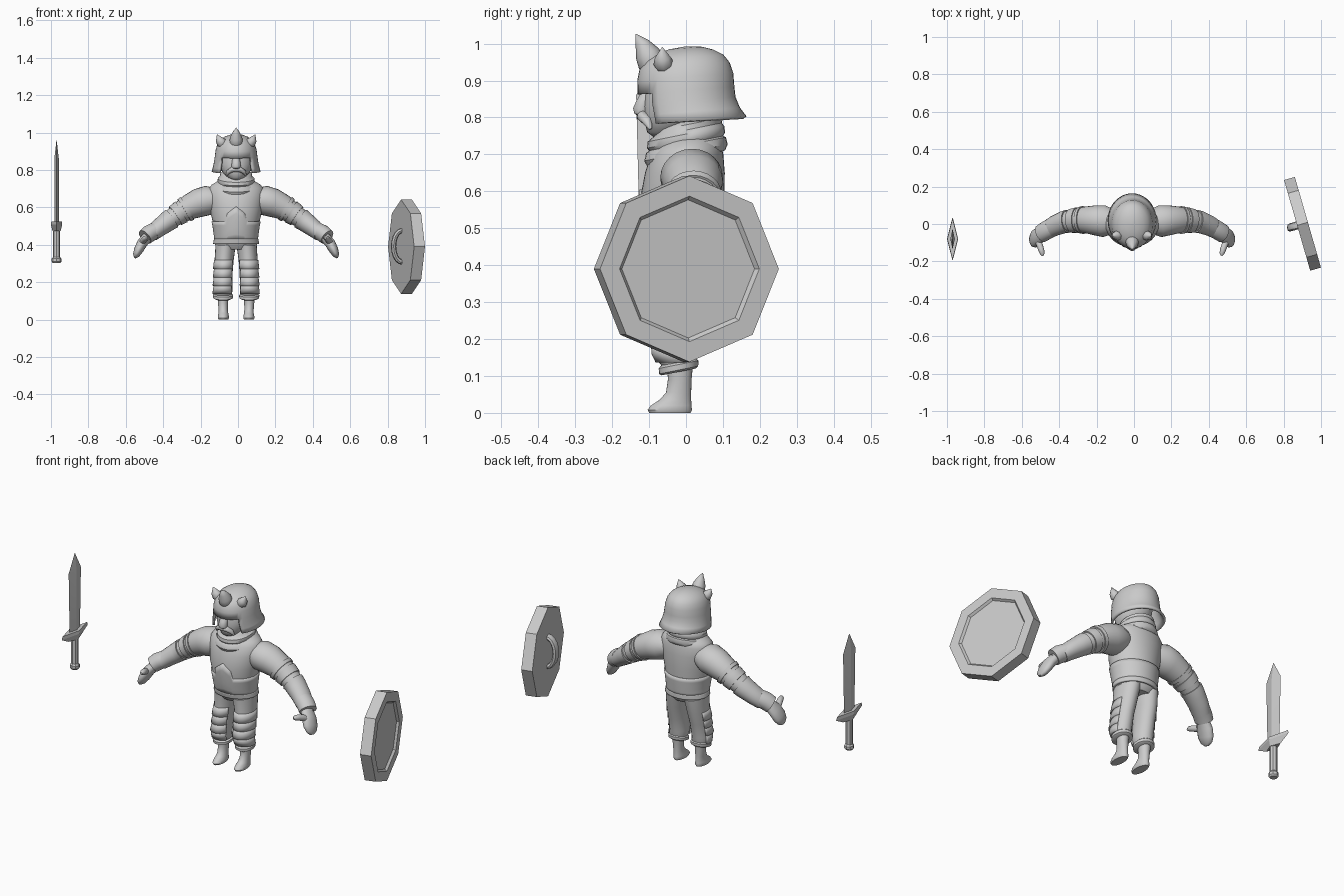
import bpy, bmesh
from math import sin, cos, pi, radians
from mathutils import Vector, Matrix

cube = bpy.data.objects.get("Cube")
if cube:
    bpy.data.objects.remove(cube)

GREY = (0.6, 0.6, 0.6, 1)
clay = bpy.data.materials.new("plain grey")
clay.use_nodes = True
clay.diffuse_color = GREY
clay.node_tree.nodes["Principled BSDF"].inputs["Base Color"].default_value = GREY


def finish(name, bm, mirror=False, thick=0, angle=40, shift=-.01):
    """Turn a bmesh into a shaded object, optionally thickened and mirrored."""
    mesh = bpy.data.meshes.new(name)
    bm.to_mesh(mesh)
    bm.free()
    mesh.materials.append(clay)
    ob = bpy.data.objects.new(name, mesh)
    bpy.context.collection.objects.link(ob)
    ob.location.x = shift
    for other in bpy.context.selected_objects:
        other.select_set(False)
    ob.select_set(True)
    bpy.context.view_layer.objects.active = ob
    bpy.ops.object.shade_smooth_by_angle(angle=radians(angle))
    if thick:
        solid = ob.modifiers.new("Thickness", 'SOLIDIFY')
        solid.thickness = thick
        solid.offset = -1
    if mirror:
        ob.modifiers.new("Mirror", 'MIRROR').use_mirror_merge = False
    return ob


def loft(name, rings, n=24, level=True, ref=(0, 1, 0), tilt=0, cut=None, **kw):
    """Skin ellipses: level rings are (z, x, y, rx, ry), path rings (x, y, z, ru, rv)."""
    bm = bmesh.new()
    pts = [Vector((r[1], r[2], r[0])) if level else Vector(r[:3]) for r in rings]
    loops = []
    for i, (p, r) in enumerate(zip(pts, rings)):
        t = Vector((0, 0, 1))
        if not level:
            t = (pts[min(i + 1, len(pts) - 1)] - pts[max(i - 1, 0)]).normalized()
        u = Vector(ref).cross(t).normalized()
        v = t.cross(u)
        loop = []
        for k in range(n):
            a = 2 * pi * k / n
            co = p + u * cos(a) * r[3] + v * sin(a) * r[4]
            co.z += tilt * co.y
            loop.append(bm.verts.new(co))
        loops.append(loop)
    for a, b in zip(loops, loops[1:]):
        for k in range(n):
            m = (k + 1) % n
            bm.faces.new((a[k], a[m], b[m], b[k]))
    bm.faces.new(loops[0][::-1])
    bm.faces.new(loops[-1])
    if cut:
        gone = [f for f in bm.faces if cut(f.calc_center_median())]
        bmesh.ops.delete(bm, geom=gone, context='FACES')
    return finish(name, bm, **kw)


def at(rings, key):
    """Interpolate a ring from a profile by its first value."""
    for a, b in zip(rings, rings[1:]):
        if a[0] <= key <= b[0]:
            f = (key - a[0]) / (b[0] - a[0])
            return [p + (q - p) * f for p, q in zip(a, b)]
    return list(rings[-1] if key > rings[-1][0] else rings[0])


def sleeve(name, rings, lo, hi, grow, **kw):
    """A raised band following part of a profile."""
    keys = [lo + (hi - lo) * i / 6 for i in range(7)]
    part = [at(rings, k) for k in keys]
    loft(name, [r[:3] + [r[3] + grow, r[4] + grow] for r in part], **kw)


def plate(name, rings, low, top, a0, a1, grow, flare=0, steps=20, rows=6, **kw):
    """A thin armour sheet wrapped round a level profile, with a shaped top edge."""
    bm = bmesh.new()
    grid = []
    for i in range(steps + 1):
        a = radians(a0 + (a1 - a0) * i / steps)
        col = []
        for j in range(rows):
            f = j / (rows - 1)
            z, x, y, rx, ry = at(rings, low + (top(a) - low) * f)
            g = grow + flare * (1 - f)
            col.append(bm.verts.new((x + cos(a) * (rx + g), y + sin(a) * (ry + g), z)))
        grid.append(col)
    for p, q in zip(grid, grid[1:]):
        for j in range(rows - 1):
            bm.faces.new((p[j], q[j], q[j + 1], p[j + 1]))
    bmesh.ops.remove_doubles(bm, verts=bm.verts, dist=0.0001)
    finish(name, bm, thick=0.012, **kw)


# Torso, waist lip and pointed belly plate
torso = [(.375, 0, 0, .09, .07), (.40, 0, 0, .112, .09), (.44, 0, -.005, .112, .1),
         (.50, 0, -.008, .12, .108), (.58, 0, -.01, .138, .114), (.65, 0, -.003, .148, .108),
         (.70, 0, .003, .147, .098), (.722, 0, .008, .13, .088), (.74, 0, .01, .1, .075),
         (.76, 0, .01, .06, .06)]
loft("torso", torso, 40)
plate("belly_plate", torso, .42, lambda a: .605 - .11 * abs(a + pi / 2)
      if abs(a + pi / 2) < .43 else .525, -270, 90, .006, steps=72)
plate("waist_lip", torso, .405, lambda a: .43, -180, 180, .007, .004, steps=40)

# Scarf
loft("scarf", [(.685, 0, 0, .09, .09), (.69, 0, 0, .106, .106), (.705, 0, 0, .113, .113),
               (.725, 0, 0, .106, .108), (.73, 0, 0, .096, .1), (.738, 0, 0, .1, .106),
               (.755, 0, 0, .098, .104), (.766, 0, .005, .086, .092), (.78, 0, .01, .085, .09),
               (.79, 0, .01, .07, .075)], 32, tilt=.2)

# Head, nose, moustache
loft("head", [(.745, 0, -.06, .02, .025), (.76, 0, -.055, .045, .05), (.79, 0, -.035, .075, .078),
              (.83, 0, -.02, .088, .095), (.88, 0, -.01, .088, .1), (.93, 0, -.005, .07, .08)])
loft("nose", [(.8, 0, -.112, .008, .01), (.81, 0, -.119, .022, .021), (.825, 0, -.12, .025, .024),
              (.845, 0, -.114, .022, .021), (.87, 0, -.105, .018, .016), (.885, 0, -.1, .008, .01)], 14)
loft("moustache", [(-.004, -.118, .802, .012, .016), (.02, -.117, .803, .015, .016),
                   (.042, -.105, .79, .012, .014), (.054, -.096, .768, .003, .004)],
     12, level=False, mirror=True)

# Open-bottomed helmet with a face opening and three horns
helmet = [(.79, 0, .02, .131, .144), (.815, 0, .01, .124, .136), (.845, 0, .002, .118, .132),
          (.873, 0, 0, .114, .131), (.91, 0, -.002, .109, .13), (.94, 0, -.004, .1, .122),
          (.962, 0, -.005, .085, .106), (.978, 0, -.004, .062, .078), (.988, 0, -.002, .035, .045),
          (.992, 0, 0, .006, .008)]
loft("helmet", helmet, 40, cut=lambda c: (c.y < -.085 and c.z < .87) or c.z < .794,
     thick=.012, tilt=.08)
loft("centre_horn", [(0, -.08, .922, .026, .026), (0, -.094, .948, .037, .036),
                     (0, -.104, .972, .034, .033), (0, -.119, 1.0, .02, .02),
                     (0, -.136, 1.026, .001, .001)], 12, level=False, ref=(1, 0, 0), angle=60)
loft("side_horns", [(.066, -.056, .932, .02, .02), (.078, -.061, .947, .028, .028),
                    (.09, -.063, .963, .021, .021), (.102, -.064, .99, .001, .001)],
     8, level=False, mirror=True, angle=60)

# Arms, cuffs and bracers
arm = [(.10, .012, .645, .06, .065), (.15, .015, .638, .079, .085), (.20, .02, .624, .077, .08),
       (.25, .022, .602, .068, .071), (.30, .02, .572, .057, .062), (.36, .012, .53, .048, .053),
       (.42, -.012, .485, .04, .047), (.465, -.04, .447, .032, .04), (.485, -.055, .43, .028, .036)]
loft("arms", arm, level=False, mirror=True)
for part, lo, hi, grow in (("elbow_cuffs", .262, .278, .006), ("elbow_pads", .292, .325, .006),
                           ("bracers", .345, .45, .007)):
    sleeve(part, arm, lo, hi, grow, level=False, mirror=True)
loft("wrist_guards", [(.435, -.02, .476, .044, .05), (.465, -.038, .46, .046, .05),
                      (.487, -.052, .441, .043, .049)], level=False, mirror=True)

# Hands
loft("hands", [(.478, -.05, .438, .028, .035), (.503, -.066, .408, .028, .047),
               (.522, -.08, .372, .025, .048), (.534, -.088, .346, .018, .036),
               (.54, -.092, .332, .006, .014)], 16, level=False, mirror=True)
loft("thumbs", [(.505, -.085, .41, .016, .016), (.495, -.112, .424, .017, .017),
                (.486, -.138, .433, .016, .016), (.48, -.158, .437, .013, .013),
                (.478, -.17, .437, .005, .005)], 12, level=False, ref=(1, 0, 0), mirror=True)

# Trousers with layered thigh slats and cuffs
leg = [(.125, .07, -.02, .042, .044), (.14, .07, -.024, .049, .052), (.17, .069, -.031, .049, .062),
       (.25, .067, -.018, .048, .066), (.32, .064, -.005, .051, .074), (.4, .056, 0, .054, .086)]
loft("trousers", leg, mirror=True)
for i in range(4):
    high = .32 - i * .045
    plate("thigh_slats_%d" % (i + 1), leg, high - .048, lambda a: high, -150, 25,
          .003, .006, rows=3, mirror=True)
loft("trouser_cuffs", [(.115, .07, -.02, .044, .046), (.12, .07, -.02, .053, .053),
                       (.135, .07, -.02, .054, .054), (.142, .07, -.02, .046, .047)],
     mirror=True, tilt=.2)

# Boots
loft("boots", [(0, .068, -.044, .026, .056), (.008, .068, -.044, .03, .06),
               (.02, .068, -.04, .029, .055), (.035, .068, -.029, .026, .043),
               (.055, .069, -.02, .025, .034), (.09, .07, -.017, .027, .032),
               (.13, .07, -.016, .031, .035)], mirror=True)

# Shield: eight sides, recessed face, bowed grip on the inside
up, out = Vector((0, 0, 1)), Vector((.96, .277, 0)).normalized()
middle = Vector((.901, .001, .39))
shield = loft("shield", [(-.03, 0, 0, .252, .252), (.03, 0, 0, .252, .252), (.03, 0, 0, .197, .197),
                         (.018, 0, 0, .187, .187)], 8, angle=25)
shield.matrix_world = Matrix.Translation(middle) @ Matrix((up, out.cross(up), out)).transposed().to_4x4()
grip = []
for i in range(11):
    a = pi * i / 10
    p = middle + up * (.002 + .084 * cos(a)) - out * (.025 + .047 * sin(a))
    grip.append((*p, .014, .022))
loft("shield_grip", grip, 8, level=False, shift=0)

# Sword
SX, SY = -.97, -.08


def sword_part(name, rows, n):
    loft(name, [(z, SX, SY, rx, ry) for z, rx, ry in rows], n, angle=25, shift=0)


sword_part("sword_blade", [(.5, .012, .046), (.86, .012, .055), (.957, .001, .002)], 4)
sword_part("sword_guard", [(.475, .022, .055), (.508, .03, .117), (.525, .028, .11)], 4)
sword_part("sword_handle", [(.32, .019, .019), (.48, .019, .019)], 8)
sword_part("sword_pommel", [(.302, .019, .019), (.31, .026, .026), (.326, .026, .026),
                            (.335, .019, .019)], 8)
